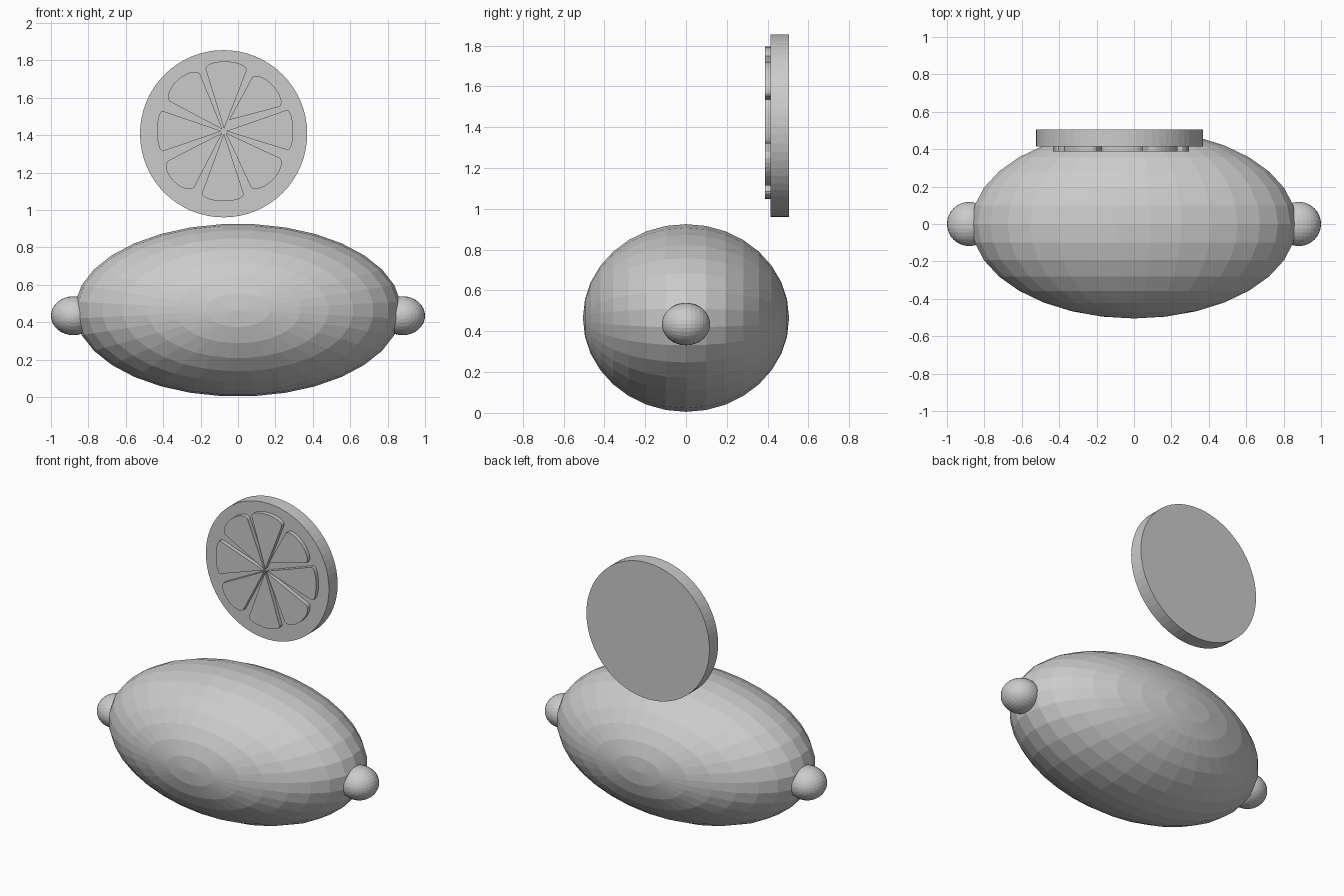
import bpy, bmesh
from math import cos, sin, pi, radians
from mathutils import Matrix, Vector

cube = bpy.data.objects.get("Cube")
if cube:
    bpy.data.objects.remove(cube, do_unlink=True)

grey = bpy.data.materials.new("plain grey")
grey.use_nodes = True
grey.diffuse_color = (0.6, 0.6, 0.6, 1)
grey.node_tree.nodes["Principled BSDF"].inputs["Base Color"].default_value = grey.diffuse_color


def add_object(name, bm):
    bmesh.ops.recalc_face_normals(bm, faces=bm.faces)
    mesh = bpy.data.meshes.new(name)
    bm.to_mesh(mesh)
    bm.free()
    mesh.materials.append(grey)
    obj = bpy.data.objects.new(name, mesh)
    bpy.context.collection.objects.link(obj)
    return obj


def ellipsoid(name, centre, radii, turn=0):
    """Faceted ellipsoid with its poles along y."""
    bm = bmesh.new()
    bmesh.ops.create_uvsphere(bm, u_segments=32, v_segments=16, radius=1)
    place = (Matrix.Translation(centre) @ Matrix.Diagonal((*radii, 1))
             @ Matrix.Rotation(pi / 2, 4, 'X') @ Matrix.Rotation(turn, 4, 'Z'))
    bm.transform(place)
    return add_object(name, bm)


def prism(name, outline, front, back):
    """Extrude an x-z outline between two y positions."""
    bm = bmesh.new()
    face = bm.faces.new([bm.verts.new((x, front, z)) for x, z in outline])
    grown = bmesh.ops.extrude_face_region(bm, geom=[face])["geom"]
    verts = [g for g in grown if isinstance(g, bmesh.types.BMVert)]
    bmesh.ops.translate(bm, verts=verts, vec=(0, back - front, 0))
    return add_object(name, bm)


# Fruit body and the nub on each end
ellipsoid("fruit_body", (0, 0, 0.465), (0.873, 0.505, 0.462), pi / 32)
for name, side in (("left_nub", 1), ("right_nub", -1)):
    ellipsoid(name, (side * 0.88, 0, 0.435), (0.12, 0.118, 0.104))

# Round slice floating behind the fruit
RIM = 0.447
steps = 64
prism("slice_disc", [(-0.077 + RIM * cos(2 * pi * i / steps), 1.408 + RIM * sin(2 * pi * i / steps))
                     for i in range(steps)], 0.415, 0.505)

# Raised pulp wedges: angle, shoulder distance, half width, cap height
HUB = Vector((-0.075, 1.422))
wedges = [
    (88, 0.33, 0.11, 0.043), (43, 0.308, 0.108, 0.05),
    (1, 0.34, 0.108, 0.03), (-45, 0.314, 0.11, 0.055),
    (-91, 0.335, 0.112, 0.04), (-135, 0.325, 0.1, 0.055),
    (180, 0.328, 0.108, 0.03), (132, 0.314, 0.11, 0.055),
]
for n, (angle, reach, half, cap) in enumerate(wedges):
    out = Vector((cos(radians(angle)), sin(radians(angle))))
    across = Vector((-out.y, out.x))
    # One wedge stops short of the hub
    apex = HUB + (Vector((0.027, 0.059)) if n == 1 else out * 0.012)
    outline = [apex]
    for i in range(13):
        t = pi * i / 12
        outline.append(HUB + out * (reach + cap * sin(t)) - across * half * cos(t))
    prism(f"pulp_wedge_{n + 1}", outline, 0.388, 0.42)
